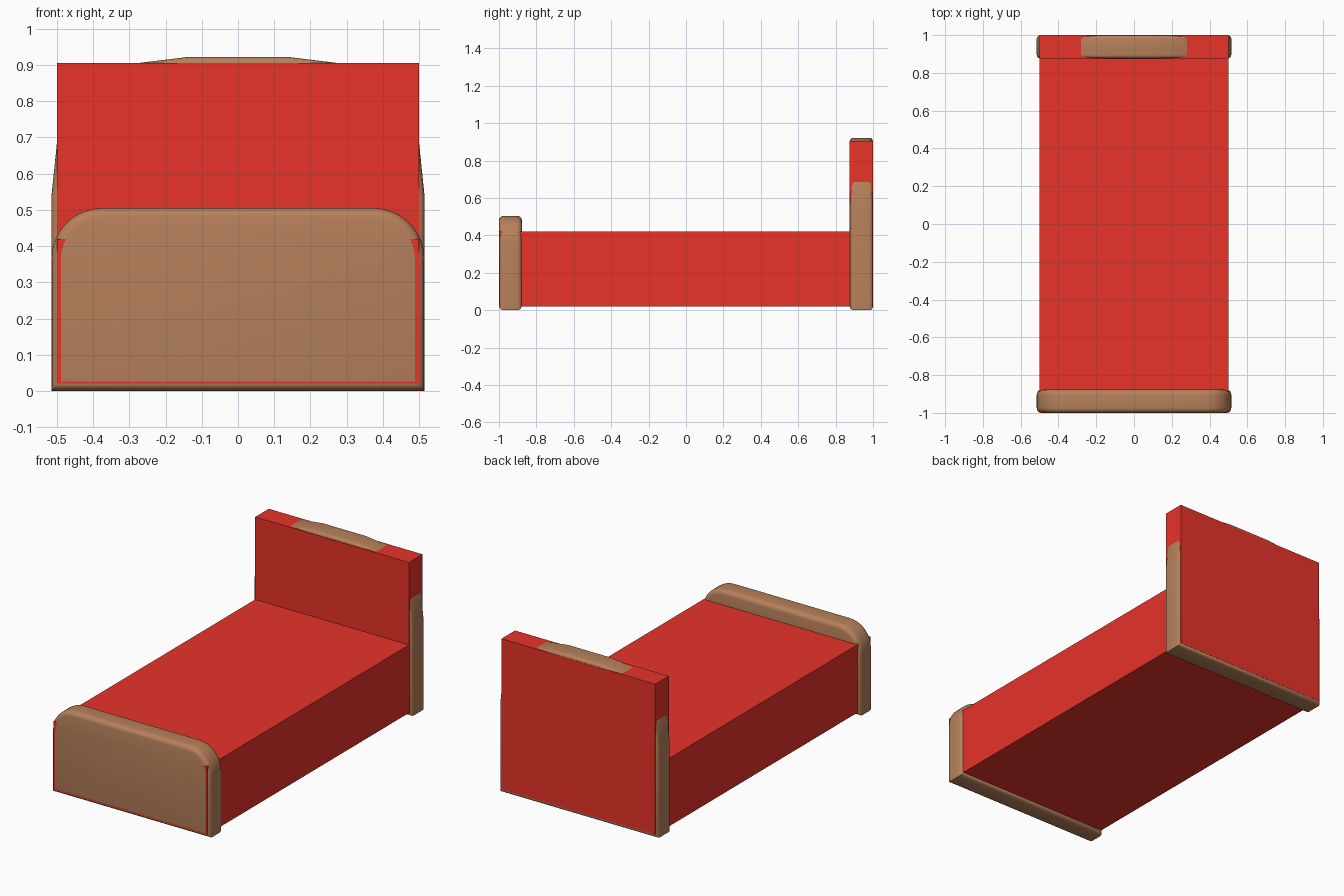
import bpy, bmesh, math

cube = bpy.data.objects.get("Cube")
if cube:
    bpy.data.objects.remove(cube, do_unlink=True)


def material(name, color):
    mat = bpy.data.materials.new(name)
    mat.use_nodes = True
    mat.diffuse_color = color
    mat.node_tree.nodes["Principled BSDF"].inputs["Base Color"].default_value = color
    return mat


red = material("red_bedding", (0.80, 0.033, 0.022, 1))
wood = material("brown_wood", (0.47, 0.218, 0.105, 1))


def finish(name, bm, mat):
    bmesh.ops.recalc_face_normals(bm, faces=bm.faces)
    mesh = bpy.data.meshes.new(name)
    bm.to_mesh(mesh)
    bm.free()
    mesh.materials.append(mat)
    obj = bpy.data.objects.new(name, mesh)
    bpy.context.collection.objects.link(obj)
    return obj


def box(name, x, y0, y1, z0, z1, mat):
    bm = bmesh.new()
    bmesh.ops.create_cube(bm, size=1)
    for v in bm.verts:
        v.co = (v.co.x * 2 * x,
                y0 + (v.co.y + 0.5) * (y1 - y0),
                z0 + (v.co.z + 0.5) * (z1 - z0))
    return finish(name, bm, mat)


def board(name, half, y0, y1, rim):
    """Mirrored half profile, extruded in y, with rounded front and back rims."""
    profile = half + [(-x, z) for x, z in reversed(half)]
    bm = bmesh.new()
    front = bm.faces.new([bm.verts.new((x, y0, z)) for x, z in profile])
    ext = bmesh.ops.extrude_face_region(bm, geom=[front], use_keep_orig=True)
    for v in ext["geom"]:
        if isinstance(v, bmesh.types.BMVert):
            v.co.y = y1
    rims = [e for e in bm.edges if abs(e.verts[0].co.y - e.verts[1].co.y) < 1e-5]
    bmesh.ops.bevel(bm, geom=rims, offset=rim, segments=4,
                    profile=0.5, affect='EDGES', clamp_overlap=True)
    obj = finish(name, bm, wood)
    bpy.ops.object.select_all(action='DESELECT')
    obj.select_set(True)
    bpy.context.view_layer.objects.active = obj
    bpy.ops.object.shade_smooth_by_angle(angle=math.radians(40))
    return obj


# Footboard with rounded upper corners
radius, width, height = 0.14, 0.515, 0.505
arc = [math.radians(a) for a in range(0, 91, 10)]
foot = [(width, 0)] + [(width - radius + radius * math.cos(a),
                        height - radius + radius * math.sin(a)) for a in arc]
board("footboard", foot, -1.0, -0.877, 0.026)

# Headboard with broad sloping shoulders
head = [(width, 0), (width, 0.54), (0.5, 0.685), (0.43, 0.83),
        (0.28, 0.905), (0.14, 0.922)]
board("headboard", head, 0.877, 0.999, 0.018)

# Mattress block, flush with the footboard, and the panel over the headboard
box("mattress", 0.5, -0.99999, 0.9, 0.02, 0.42, red)
box("headboard_panel", 0.5, 0.874, 1.0, 0.02, 0.905, red)
